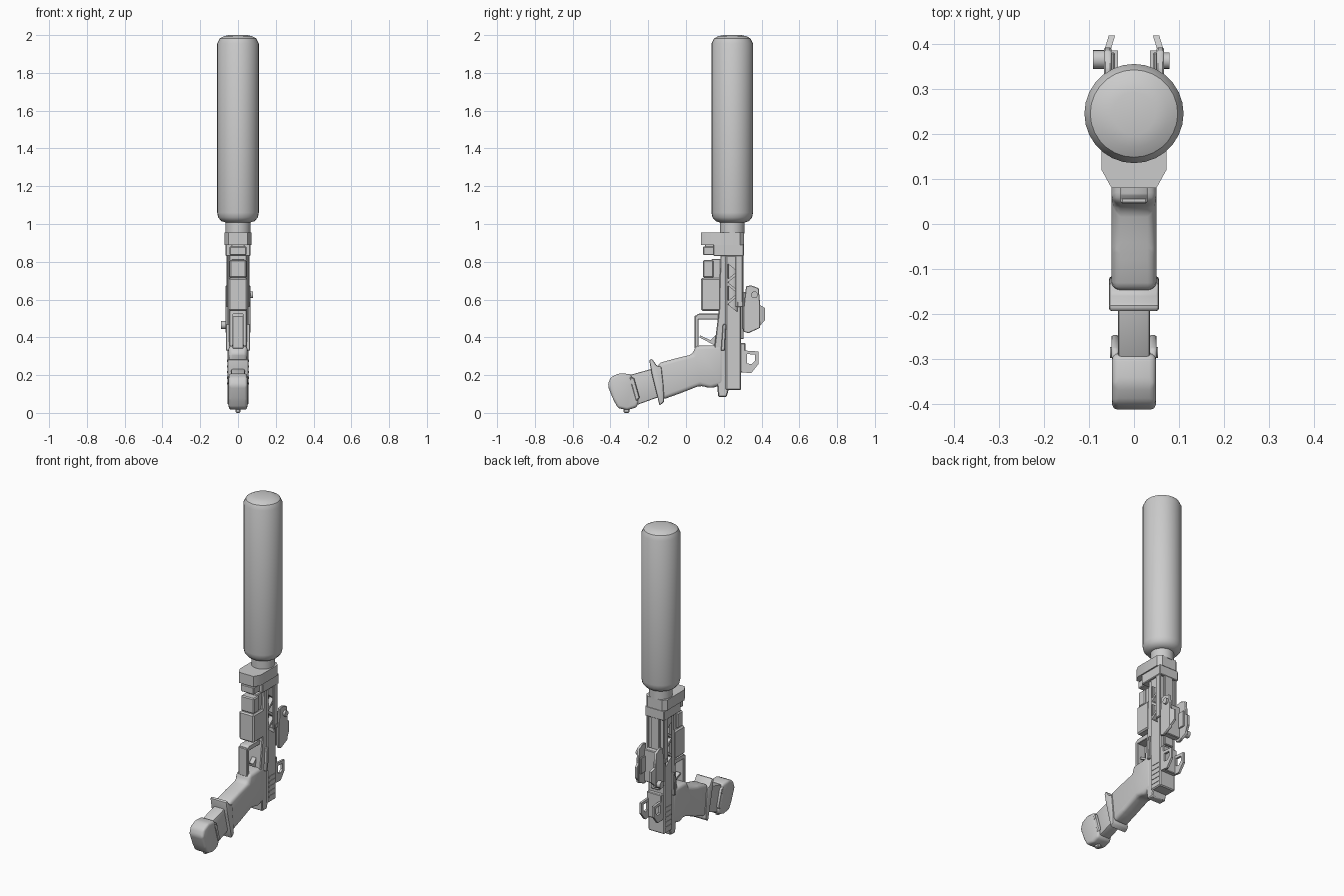
import bpy, bmesh, math
from mathutils import Matrix

cube = bpy.data.objects.get("Cube")
if cube:
    bpy.data.objects.remove(cube)

grey = bpy.data.materials.new("mid_grey")
grey.use_nodes = True
grey.diffuse_color = (0.6, 0.6, 0.6, 1)
grey.node_tree.nodes["Principled BSDF"].inputs["Base Color"].default_value = grey.diffuse_color
parts = []


def finish(name, bm):
    bmesh.ops.recalc_face_normals(bm, faces=bm.faces[:])
    mesh = bpy.data.meshes.new(name)
    bm.to_mesh(mesh)
    bm.free()
    mesh.materials.append(grey)
    ob = bpy.data.objects.new(name, mesh)
    bpy.context.collection.objects.link(ob)
    parts.append(ob)
    return ob


def add_prism(bm, pts, x0, x1):
    """Extrude a (y, z) outline from x0 to x1."""
    face = bm.faces.new([bm.verts.new((x0, y, z)) for y, z in pts])
    out = bmesh.ops.extrude_face_region(bm, geom=[face])["geom"]
    verts = [v for v in out if isinstance(v, bmesh.types.BMVert)]
    bmesh.ops.translate(bm, verts=verts, vec=(x1 - x0, 0, 0))


def prism(name, pts, x0, x1, bevel=0, segments=1):
    bm = bmesh.new()
    add_prism(bm, pts, x0, x1)
    if bevel:
        bmesh.ops.bevel(bm, geom=bm.edges[:], offset=bevel, segments=segments,
                        profile=0.5, affect='EDGES', clamp_overlap=True)
    return finish(name, bm)


def rect(y0, y1, z0, z1):
    return [(y0, z0), (y1, z0), (y1, z1), (y0, z1)]


def box(name, half, y0, y1, z0, z1, bevel=0.004):
    return prism(name, rect(y0, y1, z0, z1), -half, half, bevel)


def lathe(name, profile, y, sides=28):
    bm = bmesh.new()
    vs = [bm.verts.new((r, y, z)) for r, z in profile]
    es = [bm.edges.new(p) for p in zip(vs, vs[1:])]
    bmesh.ops.spin(bm, geom=vs + es, cent=(0, y, 0), axis=(0, 0, 1),
                   angle=math.tau, steps=sides)
    bmesh.ops.remove_doubles(bm, verts=bm.verts[:], dist=0.0005)
    return finish(name, bm)


def knob(name, x, y, z, radius, depth):
    bm = bmesh.new()
    turn = Matrix.Translation((x, y, z)) @ Matrix.Rotation(math.pi / 2, 4, 'Y')
    bmesh.ops.create_cone(bm, cap_ends=True, segments=16, radius1=radius,
                          radius2=radius, depth=depth, matrix=turn)
    return finish(name, bm)


def cut(target, outlines, half=0.2):
    bm = bmesh.new()
    for pts in outlines:
        add_prism(bm, pts, -half, half)
    cutter = finish(target.name + "_cutter", bm)
    parts.remove(cutter)
    cutter.hide_render = True
    cutter.hide_set(True)
    mod = target.modifiers.new("cut", 'BOOLEAN')
    mod.operation = 'DIFFERENCE'
    mod.solver = 'EXACT'
    mod.object = cutter


# Long cylinder and its neck
lathe("long_cylinder", [(0, 2.0), (0.047, 2.0), (0.075, 1.994), (0.097, 1.982),
                        (0.11, 1.955), (0.11, 1.06), (0.105, 1.035),
                        (0.088, 1.015), (0.065, 1.008), (0, 1.008)], 0.245)
lathe("neck", [(0, 1.02), (0.066, 1.02), (0.066, 0.95), (0, 0.95)], 0.245)
lathe("inner_tube", [(0, 0.85), (0.032, 0.85), (0.032, 0.4), (0, 0.4)], 0.245, 20)

# End block with a tapered front
bm = bmesh.new()
outline = [(-0.05, 0.08), (0.05, 0.08), (0.072, 0.12), (0.072, 0.285),
           (0.05, 0.307), (-0.05, 0.307), (-0.072, 0.285), (-0.072, 0.12)]
base = bm.faces.new([bm.verts.new((x, y, 0.89)) for x, y in outline])
top = bmesh.ops.extrude_face_region(bm, geom=[base])["geom"]
bmesh.ops.translate(bm, verts=[v for v in top if isinstance(v, bmesh.types.BMVert)],
                    vec=(0, 0, 0.065))
finish("end_block", bm)
box("end_block_lower", 0.066, 0.145, 0.307, 0.83, 0.892)
box("end_block_lip", 0.045, 0.09, 0.15, 0.835, 0.88)
box("end_block_lip_neck", 0.035, 0.1, 0.15, 0.87, 0.9)

# Upper body with lattice cuts on the sides
slide = prism("upper_body", rect(0.21, 0.292, 0.12, 0.835), -0.055, 0.055, 0.006)
triangles = []
for i in range(4):
    low = 0.535 + i * 0.058
    a, b = (0.222, 0.272) if i % 2 else (0.272, 0.222)
    triangles.append([(a, low), (a, low + 0.08), (b, low + 0.04)])
cut(slide, triangles)
box("upper_rail", 0.03, 0.285, 0.305, 0.39, 0.84)
for sx in (-1, 1):
    prism("side_rail", rect(0.262, 0.3, 0.56, 0.84), sx * 0.05, sx * 0.062, 0.003)
    for i in range(5):
        z = 0.15 + i * 0.03
        prism("rear_rib", rect(0.225, 0.285, z, z + 0.012), sx * 0.05, sx * 0.058)
    prism("catch_lever", [(0.185, 0.33), (0.205, 0.33), (0.212, 0.47), (0.195, 0.47)],
          sx * 0.045, sx * 0.064, 0.003)

# Lower body
prism("lower_body", [(0.17, 0.085), (0.215, 0.085), (0.225, 0.12), (0.225, 0.835),
                     (0.182, 0.835), (0.172, 0.53), (0.15, 0.35)], -0.048, 0.048, 0.005)
box("front_module", 0.05, 0.08, 0.185, 0.54, 0.715, 0.008)
box("front_module_head", 0.044, 0.09, 0.145, 0.715, 0.81, 0.006)
box("front_module_rail", 0.034, 0.135, 0.19, 0.7, 0.815)

# Trigger and its guard
box("guard_front", 0.03, 0.045, 0.067, 0.34, 0.515)
prism("guard_top", [(0.045, 0.505), (0.065, 0.525), (0.18, 0.525), (0.18, 0.495),
                    (0.062, 0.495)], -0.03, 0.03, 0.003)
prism("trigger", [(0.07, 0.4), (0.1, 0.385), (0.155, 0.355), (0.175, 0.38),
                  (0.165, 0.42), (0.13, 0.385), (0.075, 0.41)], -0.014, 0.014)

# Grip, collar, magazine and base pad
prism("grip", [(0.2, 0.36), (0.05, 0.355), (0.035, 0.31), (-0.06, 0.287),
               (-0.15, 0.262), (-0.125, 0.07), (-0.04, 0.1), (0.075, 0.145),
               (0.13, 0.13), (0.2, 0.15)], -0.05, 0.05, 0.02, 3)
prism("grip_collar", [(-0.195, 0.28), (-0.18, 0.287), (-0.155, 0.25), (-0.13, 0.245),
                      (-0.12, 0.15), (-0.115, 0.06), (-0.14, 0.038), (-0.155, 0.1),
                      (-0.18, 0.2)], -0.056, 0.056, 0.008, 2)
prism("magazine", [(-0.3, 0.2), (-0.13, 0.247), (-0.1, 0.1), (-0.26, 0.042)],
      -0.036, 0.036, 0.008, 2)
prism("base_pad", [(-0.415, 0.145), (-0.4, 0.188), (-0.355, 0.21), (-0.29, 0.205),
                   (-0.28, 0.15), (-0.25, 0.06), (-0.26, 0.03), (-0.31, 0.015),
                   (-0.36, 0.025), (-0.385, 0.07)], -0.049, 0.049, 0.015, 3)
box("base_pad_stud", 0.012, -0.33, -0.3, 0.0, 0.03)
for sx in (-1, 1):
    prism("base_pad_ear", [(-0.3, 0.19), (-0.275, 0.185), (-0.245, 0.08),
                           (-0.265, 0.06)], sx * 0.034, sx * 0.05, 0.004)
    knob("base_pad_pin", sx * 0.049, -0.285, 0.165, 0.012, 0.008)

# Upper sight: base, two wings bent inwards at the tip, knobs
box("sight_base", 0.052, 0.3, 0.338, 0.44, 0.64)
wing = [(0.305, 0.43), (0.305, 0.56), (0.318, 0.67), (0.345, 0.675), (0.385, 0.66),
        (0.392, 0.58), (0.392, 0.45), (0.33, 0.422)]
for sx in (-1, 1):
    prism("sight_wing", wing, sx * 0.05, sx * 0.066, 0.003)
    tip = prism("sight_wing_tip", [(0.385, 0.575), (0.418, 0.555), (0.418, 0.49),
                                   (0.385, 0.455)], sx * 0.052, sx * 0.066)
    for v in tip.data.vertices:
        if v.co.y > 0.4:
            v.co.x -= sx * 0.01
    prism("sight_inner_rib", rect(0.33, 0.38, 0.5, 0.6), sx * 0.042, sx * 0.052, 0.003)
knob("sight_knob_right", -0.079, 0.365, 0.465, 0.021, 0.024)
knob("sight_knob_left", 0.072, 0.362, 0.625, 0.018, 0.014)
box("sight_mount", 0.064, 0.27, 0.302, 0.56, 0.59)

# Rear sight: base and two ears with windows
box("rear_sight_base", 0.05, 0.27, 0.315, 0.215, 0.37)
for sx in (-1, 1):
    ear = prism("rear_sight_ear", [(0.295, 0.215), (0.345, 0.21), (0.385, 0.26),
                                   (0.385, 0.325), (0.31, 0.33)], sx * 0.036, sx * 0.05)
    cut(ear, [[(0.322, 0.262), (0.348, 0.258), (0.365, 0.275), (0.365, 0.308),
               (0.322, 0.312)]])

# Smooth shading with sharp edges kept
bpy.ops.object.select_all(action='DESELECT')
for ob in parts:
    ob.select_set(True)
bpy.context.view_layer.objects.active = parts[0]
bpy.ops.object.shade_smooth_by_angle(angle=math.radians(35))
